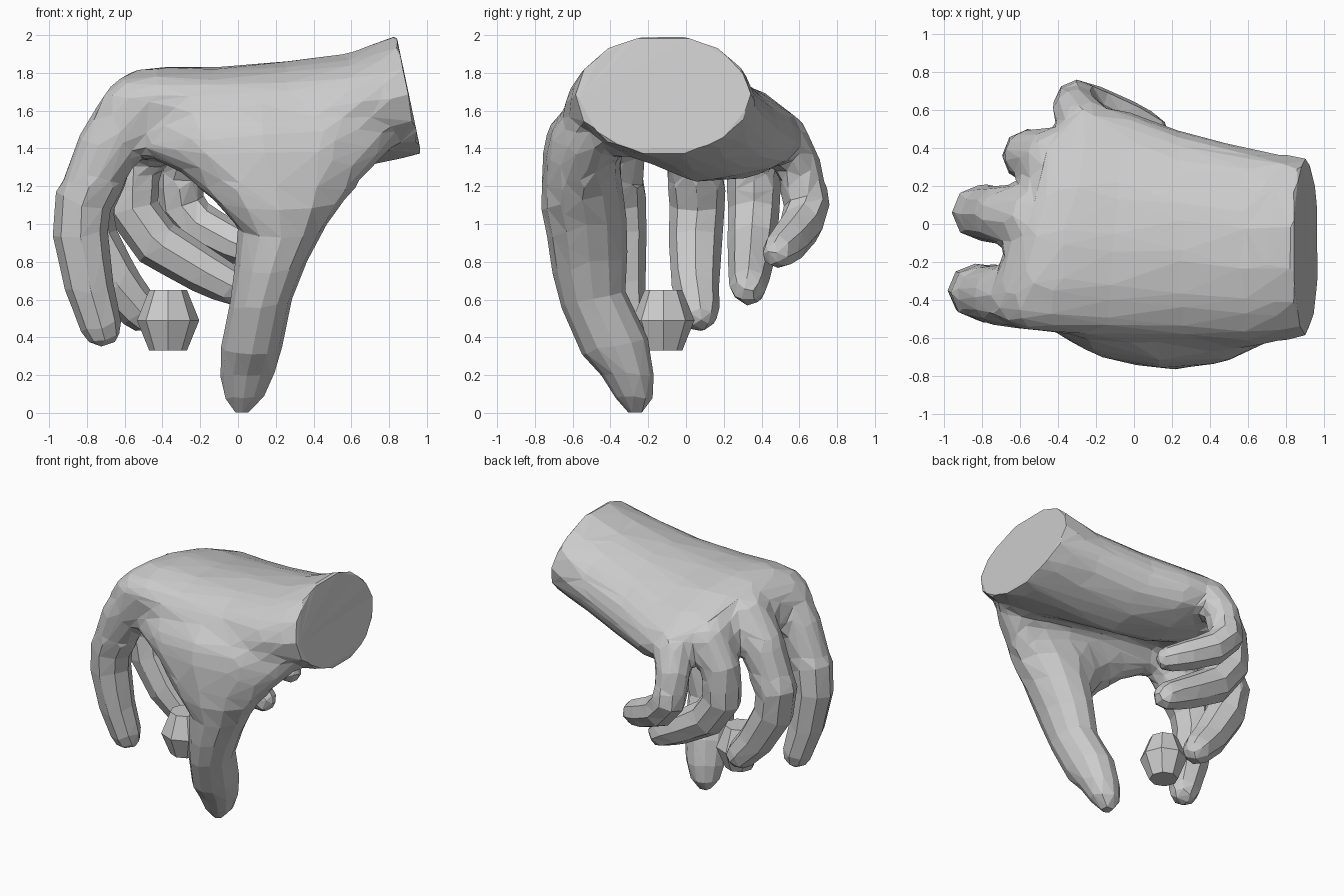
import bpy, bmesh, math
from mathutils import Vector

if "Cube" in bpy.data.objects:
    bpy.data.objects.remove(bpy.data.objects["Cube"])


def loft(name, rings):
    """Closed solid through a list of rings with equal point counts."""
    bm = bmesh.new()
    vs = [[bm.verts.new(p) for p in ring] for ring in rings]
    n = len(vs[0])
    for a, b in zip(vs, vs[1:]):
        for i in range(n):
            j = (i + 1) % n
            bm.faces.new((a[i], a[j], b[j], b[i]))
    bm.faces.new(vs[0][::-1])
    bm.faces.new(vs[-1])
    bmesh.ops.recalc_face_normals(bm, faces=bm.faces)
    me = bpy.data.meshes.new(name)
    bm.to_mesh(me)
    bm.free()
    ob = bpy.data.objects.new(name, me)
    bpy.context.collection.objects.link(ob)
    return ob


def oval(c, u, v, n):
    """Ring of n points around c spanned by vectors u and v."""
    c, u, v = Vector(c), Vector(u), Vector(v)
    return [c + u * math.cos(2 * math.pi * i / n) + v * math.sin(2 * math.pi * i / n)
            for i in range(n)]


def finger(name, path):
    """Eight-sided tube along (x, y, z, radius) with a rounded tip."""
    pts = [Vector(p[:3]) for p in path]
    rad = [p[3] for p in path]
    d = (pts[-1] - pts[-2]).normalized()
    end, r = pts[-1], rad[-1]
    pts += [end + d * r * 0.6, end + d * r * 0.95]
    rad += [r * 0.8, r * 0.4]
    rings = []
    for i, p in enumerate(pts):
        t = (pts[min(i + 1, len(pts) - 1)] - pts[max(i - 1, 0)]).normalized()
        side = Vector((0, 1, 0))
        side = (side - t * side.dot(t)).normalized()
        rings.append(oval(p, side * rad[i], t.cross(side) * rad[i] * 1.03, 8))
    return loft(name, rings)


# Palm and wrist: x, y, z, half width, half height, tilt, skew with y, skew with z, hollow
palm_sections = [
    (0.905, -0.12, 1.685, 0.465, 0.32, 0.0, 0.0, -0.21, 0),
    (0.62, -0.13, 1.60, 0.53, 0.31, -0.03, 0.0, -0.1, 0.04),
    (0.25, -0.07, 1.54, 0.57, 0.32, -0.10, 0.0, 0.0, 0.15),
    (-0.1, 0.0, 1.53, 0.62, 0.29, -0.17, 0.08, 0.0, 0.18),
    (-0.36, 0.02, 1.57, 0.61, 0.25, -0.18, 0.18, 0.0, 0.1),
    (-0.52, -0.01, 1.58, 0.55, 0.22, -0.18, 0.22, 0.0, 0.02),
    (-0.65, -0.02, 1.52, 0.47, 0.13, -0.18, 0.24, 0.0, 0),
]
rings = []
for x, y, z, hw, hh, tilt, sy, sz, hollow in palm_sections:
    ring = oval((x, y, z), (0, hw * math.cos(tilt), hw * math.sin(tilt)),
                (0, -hh * math.sin(tilt), hh * math.cos(tilt)), 14)
    for p in ring:
        p.x += sy * (p.y - y) + sz * (p.z - z)
    ring[9].z += 0.6 * hollow
    ring[10].z += hollow
    rings.append(ring)
hand = loft("hand", rings)

# Thumb with the web that spreads into the palm: z, x min, x max, y, half width y
thumb_sections = [
    (1.78, -0.50, 0.78, -0.36, 0.10), (1.68, -0.58, 0.84, -0.42, 0.16),
    (1.52, -0.62, 0.88, -0.51, 0.22), (1.39, -0.57, 0.83, -0.55, 0.21),
    (1.27, -0.31, 0.70, -0.555, 0.21), (1.13, -0.13, 0.565, -0.55, 0.215),
    (0.98, 0.0, 0.46, -0.525, 0.21), (0.80, -0.015, 0.365, -0.51, 0.20),
    (0.60, -0.04, 0.285, -0.49, 0.17), (0.35, -0.09, 0.235, -0.375, 0.175),
    (0.20, -0.095, 0.19, -0.31, 0.14), (0.08, -0.075, 0.135, -0.275, 0.10),
    (0.0, -0.02, 0.06, -0.265, 0.04),
]
rings = []
for z, x0, x1, y, hy in thumb_sections:
    ring = oval((x0 / 2 + x1 / 2, y, z), (x1 / 2 - x0 / 2, 0, 0),
                (0, hy, 0.25 * hy if 0.3 < z < 1.2 else 0), 12)
    for p in ring:  # bend the web back towards the palm at both ends
        p.y += 0.3 * max(0, -0.1 - p.x, p.x - 0.6)
    rings.append(ring)
parts = [loft("thumb", rings)]

# Fingers
parts.append(finger("index_finger", [
    (-0.36, -0.34, 1.62, 0.15), (-0.54, -0.37, 1.60, 0.20), (-0.69, -0.38, 1.40, 0.175),
    (-0.82, -0.36, 1.12, 0.148), (-0.835, -0.35, 0.95, 0.143), (-0.79, -0.34, 0.68, 0.127),
    (-0.725, -0.32, 0.46, 0.108)]))
parts.append(finger("middle_finger", [
    (-0.36, 0.0, 1.60, 0.15), (-0.53, 0.02, 1.59, 0.19), (-0.69, 0.05, 1.40, 0.168),
    (-0.81, 0.06, 1.10, 0.148), (-0.78, 0.05, 0.92, 0.143), (-0.64, 0.05, 0.68, 0.127),
    (-0.52, 0.07, 0.54, 0.108)]))
parts.append(finger("ring_finger", [
    (-0.28, 0.32, 1.54, 0.14), (-0.44, 0.34, 1.52, 0.17), (-0.55, 0.36, 1.32, 0.15),
    (-0.56, 0.36, 1.08, 0.137), (-0.43, 0.35, 0.90, 0.132), (-0.18, 0.34, 0.75, 0.117),
    (-0.03, 0.33, 0.67, 0.102)]))
parts.append(finger("little_finger", [
    (-0.12, 0.46, 1.47, 0.12), (-0.26, 0.52, 1.45, 0.15), (-0.31, 0.60, 1.30, 0.13),
    (-0.30, 0.64, 1.10, 0.122), (-0.20, 0.61, 0.99, 0.117), (-0.02, 0.54, 0.90, 0.107),
    (0.09, 0.49, 0.855, 0.092)]))


def apply(mod):
    bpy.ops.object.modifier_apply(modifier=mod.name)


# Fuse the digits into one skin
bpy.context.view_layer.objects.active = hand
for part in parts:
    mod = hand.modifiers.new("join", 'BOOLEAN')
    mod.operation, mod.solver, mod.object = 'UNION', 'EXACT', part
    apply(mod)
    bpy.data.objects.remove(part)
mod = hand.modifiers.new("even_skin", 'REMESH')
mod.mode, mod.voxel_size = 'VOXEL', 0.02
apply(mod)

# Soften the seams around palm, knuckles and web, leaving wrist and digits crisp
bm = bmesh.new()
bm.from_mesh(hand.data)
soft = [v for v in bm.verts if v.co.z > 1.2 and v.co.x < 0.78 - 0.2 * (v.co.z - 1.7)]
for _ in range(30):
    bmesh.ops.smooth_vert(bm, verts=soft, factor=0.5, use_axis_x=True,
                          use_axis_y=True, use_axis_z=True)
bm.to_mesh(hand.data)
bm.free()

# Reduce to low-poly facets
mod = hand.modifiers.new("facets", 'DECIMATE')
mod.ratio = 1500 / (2 * len(hand.data.polygons))
apply(mod)
hand.data.shade_flat()

# Small faceted ball between the fingertips
loft("ball", [oval((-0.37, -0.12, 0.49 + dz), (r, 0, 0), (0, r, 0), 8)
              for dz, r in ((-0.16, 0.1), (0, 0.165), (0.16, 0.1))])
